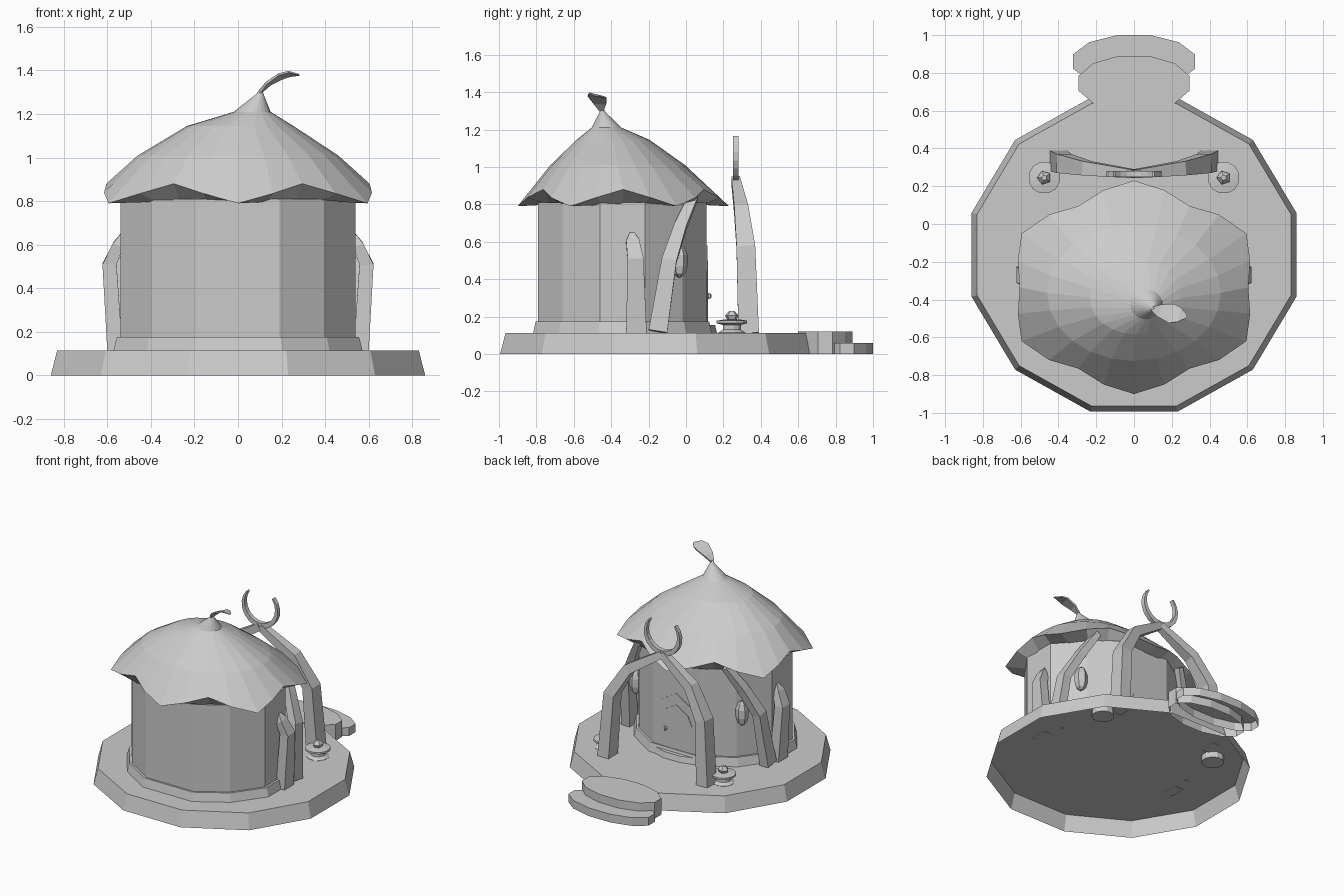
import bpy, bmesh, math
from mathutils import Vector

cube = bpy.data.objects.get("Cube")
if cube:
    bpy.data.objects.remove(cube, do_unlink=True)

GREY = (0.6, 0.6, 0.6, 1)
grey = bpy.data.materials.new("plain grey")
grey.use_nodes = True
grey.diffuse_color = GREY
grey.node_tree.nodes["Principled BSDF"].inputs["Base Color"].default_value = GREY


def skin(name, rings, bottom=True):
    """Join rings of equal length; the first ring may stay open."""
    bm = bmesh.new()
    loops = [[bm.verts.new(p) for p in ring] for ring in rings]
    for low, high in zip(loops, loops[1:]):
        for i in range(len(low)):
            j = (i + 1) % len(low)
            bm.faces.new((low[i], low[j], high[j], high[i]))
    if bottom:
        bm.faces.new(loops[0][::-1])
    bm.faces.new(loops[-1])
    bmesh.ops.remove_doubles(bm, verts=bm.verts, dist=0.0005)
    bmesh.ops.recalc_face_normals(bm, faces=bm.faces)
    mesh = bpy.data.meshes.new(name)
    bm.to_mesh(mesh)
    bm.free()
    mesh.materials.append(grey)
    obj = bpy.data.objects.new(name, mesh)
    bpy.context.collection.objects.link(obj)
    return obj


def drum(name, sides, centre, levels, turn=0.5, bottom=True):
    """Stacked elliptical rings, each level given as (rx, ry, z)."""
    angles = [2 * math.pi * (i + turn) / sides for i in range(sides)]
    return skin(name, [[(centre[0] + rx * math.cos(a), centre[1] + ry * math.sin(a), z)
                        for a in angles] for rx, ry, z in levels], bottom)


def mirror_quarter(quarter, cx, cy):
    """Full ring from points running clockwise in one quarter."""
    half = quarter + [(x, -y, z) for x, y, z in quarter[::-1]]
    ring = half + [(-x, y, z) for x, y, z in half[::-1]]
    return [(cx + x, cy + y, z) for x, y, z in ring]


def beam(name, path, sizes, side=1, axis=(0, 1, 0)):
    """Sweep a rectangle: sizes are (width along axis, depth across it)."""
    pts = [Vector(p) for p in path]
    rings = []
    for i, (p, (w, d)) in enumerate(zip(pts, sizes)):
        tangent = (pts[min(i + 1, len(pts) - 1)] - pts[max(i - 1, 0)]).normalized()
        a = Vector(axis)
        a = (a - tangent * a.dot(tangent)).normalized()
        b = tangent.cross(a)
        corners = [p + a * w * s / 2 + b * d * t / 2
                   for s, t in ((1, 1), (-1, 1), (-1, -1), (1, -1))]
        rings.append([(c.x * side, c.y, c.z) for c in corners])
    return skin(name, rings)


# Hollow ground platform and entrance steps, open underneath
drum("platform", 12, (0, -0.163), [(0.89, 0.86, 0), (0.86, 0.83, 0.113)], bottom=False)
drum("upper_step", 12, (0, 0.745), [(0.305, 0.15, 0), (0.305, 0.15, 0.12)], bottom=False)
drum("lower_step", 12, (0, 0.86), [(0.335, 0.145, 0), (0.335, 0.145, 0.06)], bottom=False)
drum("door_step", 14, (0, -0.02), [(0.3, 0.19, 0.113), (0.29, 0.18, 0.155)], 0, False)


# Hut wall and its plinth, with a flat front and back
def wall_ring(grow, z):
    quarter = [(0.19, 0.45), (0.396, 0.32), (0.54, 0.12)]
    return mirror_quarter([(x * grow, y * grow, z) for x, y in quarter], 0, -0.34)


skin("plinth", [wall_ring(1.06, 0.113), wall_ring(1.03, 0.175)], False)
skin("wall", [wall_ring(1, 0.17), wall_ring(1, 0.81)], False)


# Scalloped thatch roof: a wavy rim, then smooth rings leaning towards the tip
def oval(rx, ry, cx, cy, z):
    angles = [math.radians(90 - 15 * k) for k in range(7)]
    return mirror_quarter([(rx * math.cos(a), ry * math.sin(a), z) for a in angles], cx, cy)


rim = [(0, 0.565, 0.79), (0.16, 0.515, 0.835), (0.295, 0.43, 0.88), (0.45, 0.385, 0.835),
       (0.595, 0.285, 0.79), (0.615, 0.14, 0.838), (0.605, 0, 0.88)]
skin("roof", [oval(0.53, 0.44, 0, -0.34, 0.797),
              mirror_quarter(rim, 0, -0.335),
              oval(0.46, 0.36, 0, -0.365, 1.01),
              oval(0.245, 0.195, 0.01, -0.39, 1.145),
              oval(0.085, 0.08, 0.065, -0.425, 1.21),
              oval(0.018, 0.018, 0.1, -0.445, 1.29),
              oval(0.004, 0.004, 0.105, -0.45, 1.315)])
beam("roof_leaf", [(0.1, -0.45, 1.3), (0.14, -0.46, 1.34), (0.2, -0.475, 1.375),
                   (0.24, -0.48, 1.385), (0.28, -0.49, 1.38)],
     [(0.02, 0.015), (0.07, 0.012), (0.105, 0.01), (0.08, 0.008), (0.015, 0.005)],
     axis=(0, 1, -0.25))


# Pointed door, built from nested arch outlines
def arch(name, w, spring, top, front, z0=0.15):
    outline = [(w, z0), (w, spring), (w * 0.75, spring + (top - spring) * 0.55), (0, top)]
    outline += [(-x, z) for x, z in outline[-2::-1]]
    return skin(name, [[(x, y, z) for x, z in outline] for y in (0.08, front)])


arch("door_frame", 0.18, 0.4, 0.58, 0.114)
arch("door", 0.13, 0.37, 0.5, 0.118)
drum("door_knob", 6, (0.08, 0.125), [(0.004, 0.004, 0.295), (0.01, 0.01, 0.303),
                                    (0.01, 0.01, 0.317), (0.004, 0.004, 0.325)])

# Paired parts on both sides
for side, word in ((1, "left"), (-1, "right")):
    beam(word + "_gate_horn",
         [(0.4, 0.335, 0.11), (0.37, 0.32, 0.57), (0.25, 0.295, 0.77), (0, 0.265, 0.93)],
         [(0.11, 0.09), (0.1, 0.08), (0.075, 0.07), (0.045, 0.05)], side)
    beam(word + "_short_buttress",
         [(0.565, -0.265, 0.11), (0.59, -0.27, 0.51), (0.55, -0.285, 0.6), (0.525, -0.29, 0.66)],
         [(0.11, 0.07), (0.085, 0.065), (0.07, 0.05), (0.01, 0.01)], side)
    beam(word + "_leaning_buttress",
         [(0.56, -0.15, 0.12), (0.53, -0.09, 0.5), (0.44, -0.03, 0.68), (0.35, 0.04, 0.84)],
         [(0.1, 0.07), (0.08, 0.06), (0.065, 0.055), (0.05, 0.04)], side)
    drum(word + "_hanging_lantern", 6, (side * 0.43, -0.035),
         [(0.008, 0.008, 0.41), (0.032, 0.032, 0.43), (0.043, 0.043, 0.47),
          (0.043, 0.043, 0.53), (0.028, 0.028, 0.57), (0.008, 0.008, 0.585)])
    drum(word + "_lamp_stand", 12, (side * 0.475, 0.245),
         [(r, r, z) for r, z in ((0.075, 0.07), (0.075, 0.115), (0.05, 0.13), (0.05, 0.155),
                                 (0.085, 0.165), (0.085, 0.178), (0.04, 0.185))])
    drum(word + "_lamp_crystal", 5, (side * 0.475, 0.245),
         [(0.025, 0.025, 0.18), (0.038, 0.038, 0.205), (0.015, 0.015, 0.23)])

# Crescent on top of the gate
steps = 14
path, sizes = [], []
for i in range(steps + 1):
    t = i / steps
    a = math.radians(-220 + 260 * t)
    path.append((0.135 * math.cos(a), 0.265, 1.075 + 0.135 * math.sin(a)))
    sizes.append((0.03, 0.01 + 0.025 * math.sin(math.pi * t)))
beam("crescent", path, sizes)
